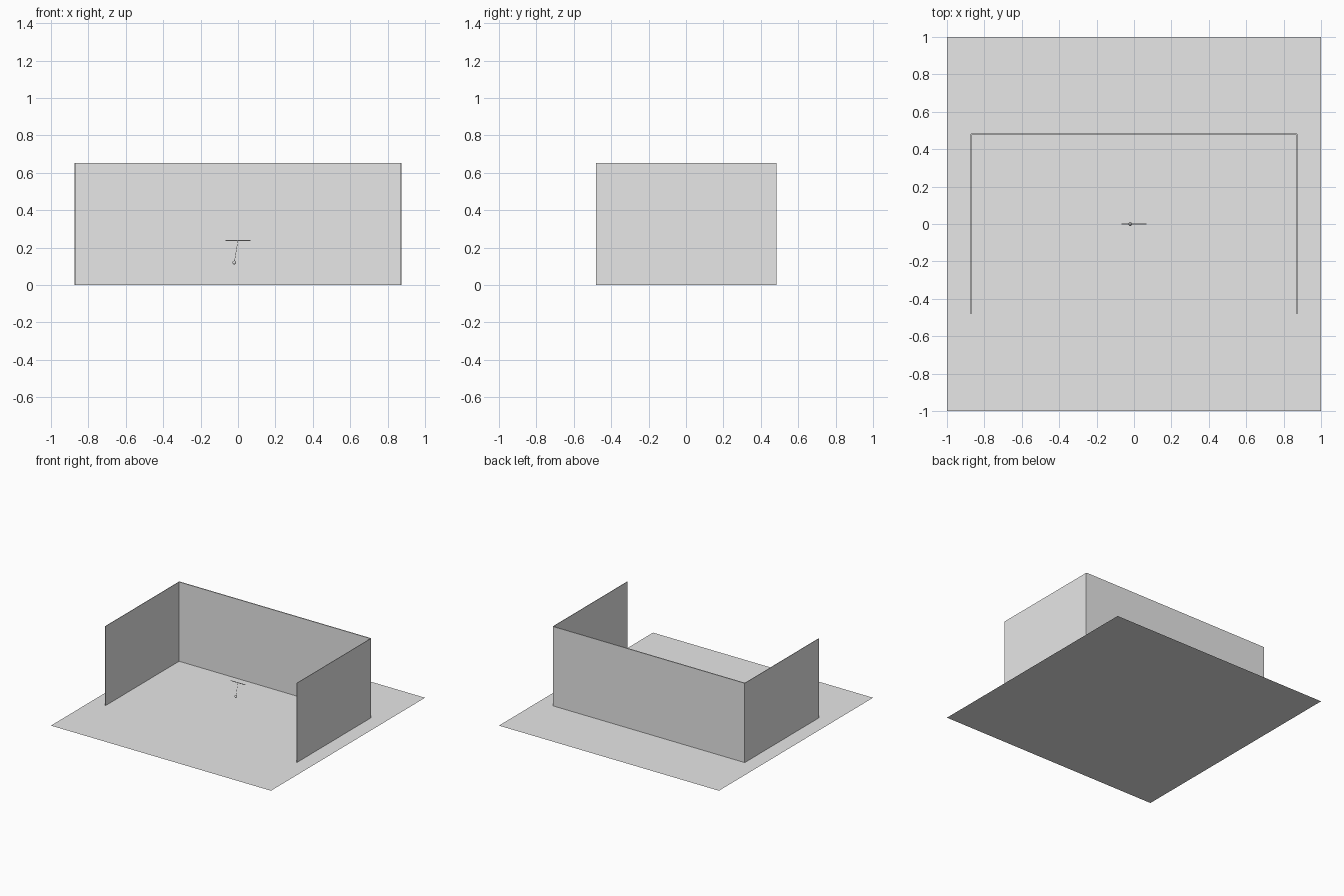
import bpy
from mathutils import Vector

if "Cube" in bpy.data.objects:
    bpy.data.objects.remove(bpy.data.objects["Cube"])

grey = bpy.data.materials.new("plain grey")
grey.diffuse_color = (0.8, 0.8, 0.8, 1)
grey.use_nodes = True
grey.node_tree.nodes["Principled BSDF"].inputs["Base Color"].default_value = grey.diffuse_color


def finish(name):
    ob = bpy.context.object
    ob.name = name
    ob.data.materials.append(grey)
    return ob


def box(name, centre, size):
    bpy.ops.mesh.primitive_cube_add(size=1, location=centre)
    ob = finish(name)
    ob.scale = size
    bpy.ops.object.transform_apply(location=False, rotation=False, scale=True)
    return ob


# Floor sheet
bpy.ops.mesh.primitive_plane_add(size=2)
finish("floor")

# Thin walls on three sides, open at the front
wall_h = 0.652
box("back_wall", (0, 0.48, wall_h / 2), (1.744, 0.008, wall_h))
for side, label in ((-1, "left"), (1, "right")):
    box(label + "_wall", (side * 0.871, 0, wall_h / 2), (0.004, 0.96, wall_h))

# Pendulum: support bar, thin string and small bob
pivot = Vector((0, 0, 0.238))
bob = Vector((-0.02, 0, 0.12))
box("support_bar", pivot, (0.132, 0.004, 0.004))

string = bob - pivot
bpy.ops.mesh.primitive_cylinder_add(vertices=8, radius=0.001, depth=string.length,
                                    location=(pivot + bob) / 2)
bpy.context.object.rotation_euler = string.to_track_quat('Z', 'Y').to_euler()
finish("string")

bpy.ops.mesh.primitive_uv_sphere_add(segments=16, ring_count=8, radius=0.01, location=bob)
finish("bob")
bpy.ops.object.shade_smooth()
